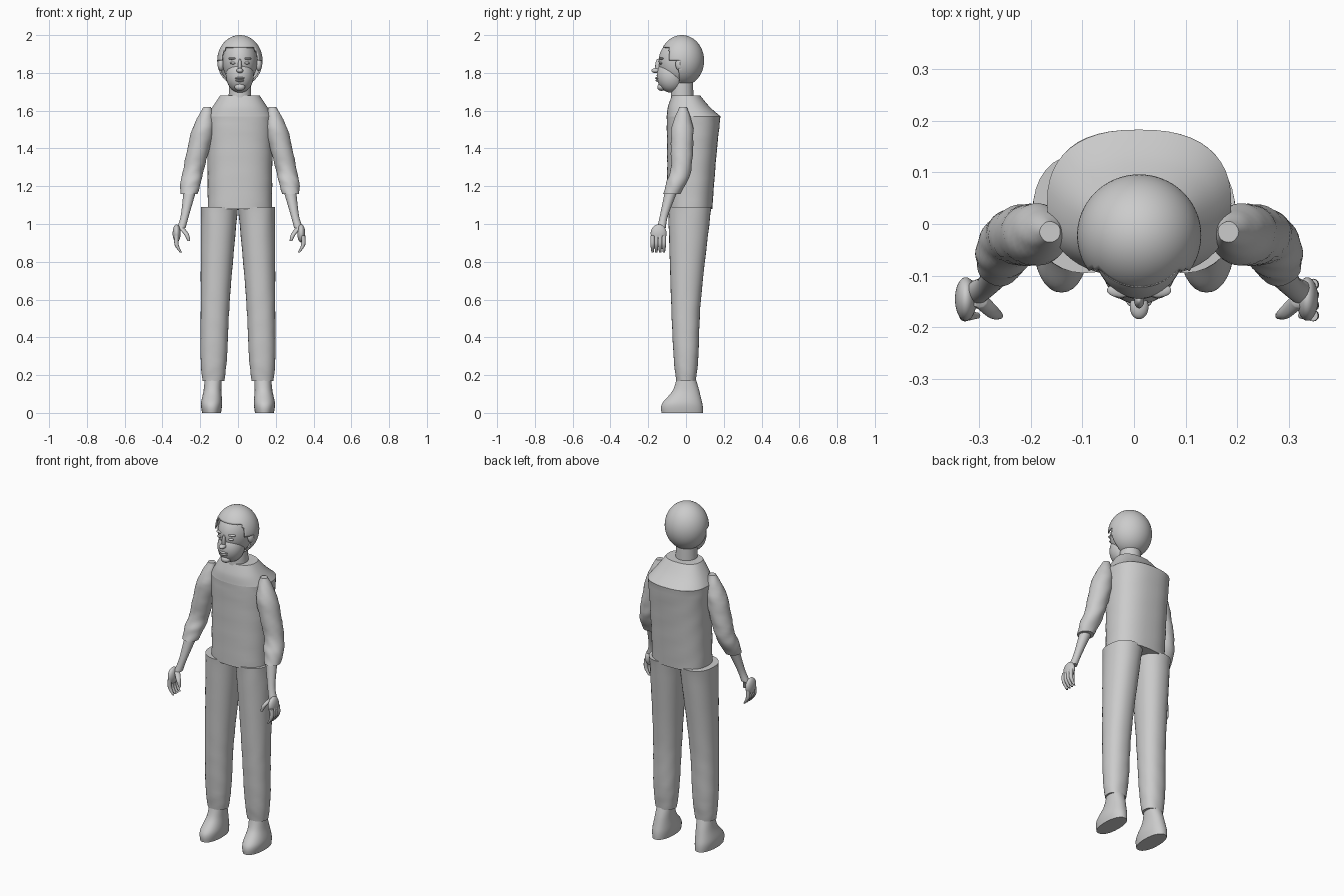
import bpy
import bmesh
import math
from mathutils import Vector

default_cube = bpy.data.objects.get("Cube")
if default_cube:
    bpy.data.objects.remove(default_cube, do_unlink=True)

# One plain grey for the whole figure
GREY = (.6, .6, .6, 1)
grey = bpy.data.materials.new("plain_grey")
grey.use_nodes = True
grey.diffuse_color = GREY
grey.node_tree.nodes["Principled BSDF"].inputs["Base Color"].default_value = GREY

# The head, sweater and arms sit slightly off the centre line
MIDDLE = .01


def finish(name, bm):
    """Turn a bmesh into a smooth shaded grey object."""
    bmesh.ops.recalc_face_normals(bm, faces=bm.faces)
    mesh = bpy.data.meshes.new(name)
    bm.to_mesh(mesh)
    bm.free()
    mesh.materials.append(grey)
    obj = bpy.data.objects.new(name, mesh)
    bpy.context.collection.objects.link(obj)
    bpy.ops.object.select_all(action='DESELECT')
    obj.select_set(True)
    bpy.context.view_layer.objects.active = obj
    bpy.ops.object.shade_smooth_by_angle(angle=math.radians(50))
    return obj


def between(before, start, end, after, t):
    """Point on a smooth curve that runs from start to end."""
    leave = (end - before) / 2
    arrive = (after - start) / 2
    ease = t * t * (3 - 2 * t)
    back = 1 - t
    return (start.lerp(end, ease)
            + leave * (t * back * back) - arrive * (t * t * back))


def loft(name, stations, depth=(1, 1), side=1, axis=0, square=2, ripple=0,
         segments=32, steps=8):
    """Skin level rings placed along (x, y, z, half width) stations.

    The depth pair gives the depth to width ratio at the first and last ring.
    """
    points = [Vector(s) for s in stations]
    last = len(points) - 1
    rows = []
    for i in range(last):
        before, after = points[max(i - 1, 0)], points[min(i + 2, last)]
        rows += [between(before, points[i], points[i + 1], after, t / steps)
                 for t in range(steps)]
    rows.append(points[last])
    bottom, top = points[0].z, points[last].z
    bm = bmesh.new()
    rings = []
    for x, y, z, width in rows:
        ratio = depth[0] + (depth[1] - depth[0]) * (z - bottom) / (top - bottom)
        ring = []
        for s in range(segments):
            angle = math.tau * s / segments
            c, n = math.cos(angle), math.sin(angle)
            # Soft cloth folds
            fold = math.sin(z * 70 + 3 * n + 2 * c) * math.sin(2 * angle + z * 20)
            reach = width * (1 + ripple * fold)
            px = math.copysign(abs(c) ** (2 / square), c) * reach
            py = math.copysign(abs(n) ** (2 / square), n) * reach * ratio
            ring.append(bm.verts.new((axis + side * (x + px), y + py, z)))
        rings.append(ring)
    for low, high in zip(rings, rings[1:]):
        for s in range(segments):
            e = (s + 1) % segments
            bm.faces.new((low[s], low[e], high[e], high[s]))
    bm.faces.new(rings[0])
    bm.faces.new(rings[-1])
    return finish(name, bm)


def blob(name, centre, size, keep=None, detail=24):
    """Ellipsoid, optionally trimmed to the faces that keep accepts."""
    bm = bmesh.new()
    bmesh.ops.create_uvsphere(bm, u_segments=2 * detail, v_segments=detail, radius=1)
    bmesh.ops.scale(bm, vec=Vector(size), verts=bm.verts)
    bmesh.ops.translate(bm, vec=Vector(centre), verts=bm.verts)
    if keep:
        unwanted = [f for f in bm.faces if not keep(f.calc_center_median())]
        bmesh.ops.delete(bm, geom=unwanted, context='FACES')
    return finish(name, bm)


# Loose sweater body, with a sloping yoke up to the neckline
shoulder_line = (MIDDLE, .04, 1.57, .178)
loft("sweater_body", [(MIDDLE, .02, 1.08, .17), (MIDDLE, .03, 1.35, .172), shoulder_line],
     depth=(.7, .8), square=2.4, ripple=.008, segments=48)
loft("sweater_yoke", [shoulder_line, (MIDDLE, .015, 1.62, .145), (MIDDLE, 0, 1.68, .105)],
     depth=(.8, .72), square=2.4, segments=48)

# Neck and head
loft("neck", [(MIDDLE, -.02, 1.65, .06), (MIDDLE, -.02, 1.8, .056)])
blob("skull", (MIDDLE, -.03, 1.86), (.092, .115, .125))
blob("jaw", (MIDDLE, -.078, 1.785), (.073, .077, .09))

# Face
blob("nose_bridge", (MIDDLE, -.147, 1.835), (.01, .016, .04))
blob("nose_tip", (MIDDLE, -.16, 1.812), (.018, .024, .013))
blob("upper_lip", (MIDDLE, -.146, 1.772), (.026, .018, .007))
blob("lower_lip", (MIDDLE, -.143, 1.76), (.024, .018, .008))
blob("chin", (MIDDLE, -.13, 1.725), (.028, .022, .02))


# Short hair, open around the face
def covered(p):
    hairline = -.09 if p.z > 1.87 else -.035
    return p.z > 1.935 or p.y > hairline


hair = blob("hair", (MIDDLE, -.022, 1.865), (.12, .118, .135), keep=covered, detail=40)
shell = hair.modifiers.new("thickness", 'SOLIDIFY')
shell.thickness = .008

for label, side in (("left", 1), ("right", -1)):
    # Paired face features
    blob(label + "_eye", (MIDDLE + side * .036, -.133, 1.852), (.016, .011, .007))
    blob(label + "_brow", (MIDDLE + side * .036, -.128, 1.876), (.026, .014, .007))
    blob(label + "_ear", (MIDDLE + side * .1, -.03, 1.845), (.018, .026, .035))

    # Sleeve, its head standing a little off the shoulder
    loft(label + "_sleeve",
         [(.27, -.075, 1.16, .045), (.26, -.05, 1.22, .054), (.243, -.025, 1.3, .055),
          (.195, -.02, 1.5, .058), (.172, -.015, 1.62, .02)],
         side=side, axis=MIDDLE, ripple=.04)

    # Forearm and palm
    loft(label + "_forearm",
         [(.31, -.13, .98, .023), (.29, -.115, 1.05, .022), (.26, -.07, 1.2, .036)],
         side=side, axis=MIDDLE)
    blob(label + "_palm", (MIDDLE * (1 - side) / 2 + side * .335, -.145, .95),
         (.021, .042, .048))

    # Slightly curled fingers and a thumb
    for number, finger in enumerate(("index", "middle", "ring", "little")):
        y = -.177 + number * .02
        loft(f"{label}_{finger}_finger",
             [(.313, y, .85, .006), (.335, y, .89, .011), (.335, y, .94, .011)],
             side=side, axis=MIDDLE, segments=12)
    loft(label + "_thumb",
         [(.27, -.177, .91, .007), (.283, -.17, .945, .013), (.31, -.145, .98, .016)],
         side=side, axis=MIDDLE, segments=12)

    # Straight loose trouser leg
    loft(label + "_trouser_leg",
         [(.13, 0, .17, .058), (.128, 0, .3, .07), (.12, 0, .6, .077), (.098, .02, 1.09, .098)],
         depth=(.9, 1.17), side=side, square=2.2, ripple=.015)

    # Rounded slip-on shoe with a flat sole
    loft(label + "_shoe",
         [(.14, -.02, 0, .05), (.14, -.02, .05, .056), (.135, 0, .12, .047), (.13, 0, .2, .045)],
         depth=(2.2, 1), side=side, square=2.2)
